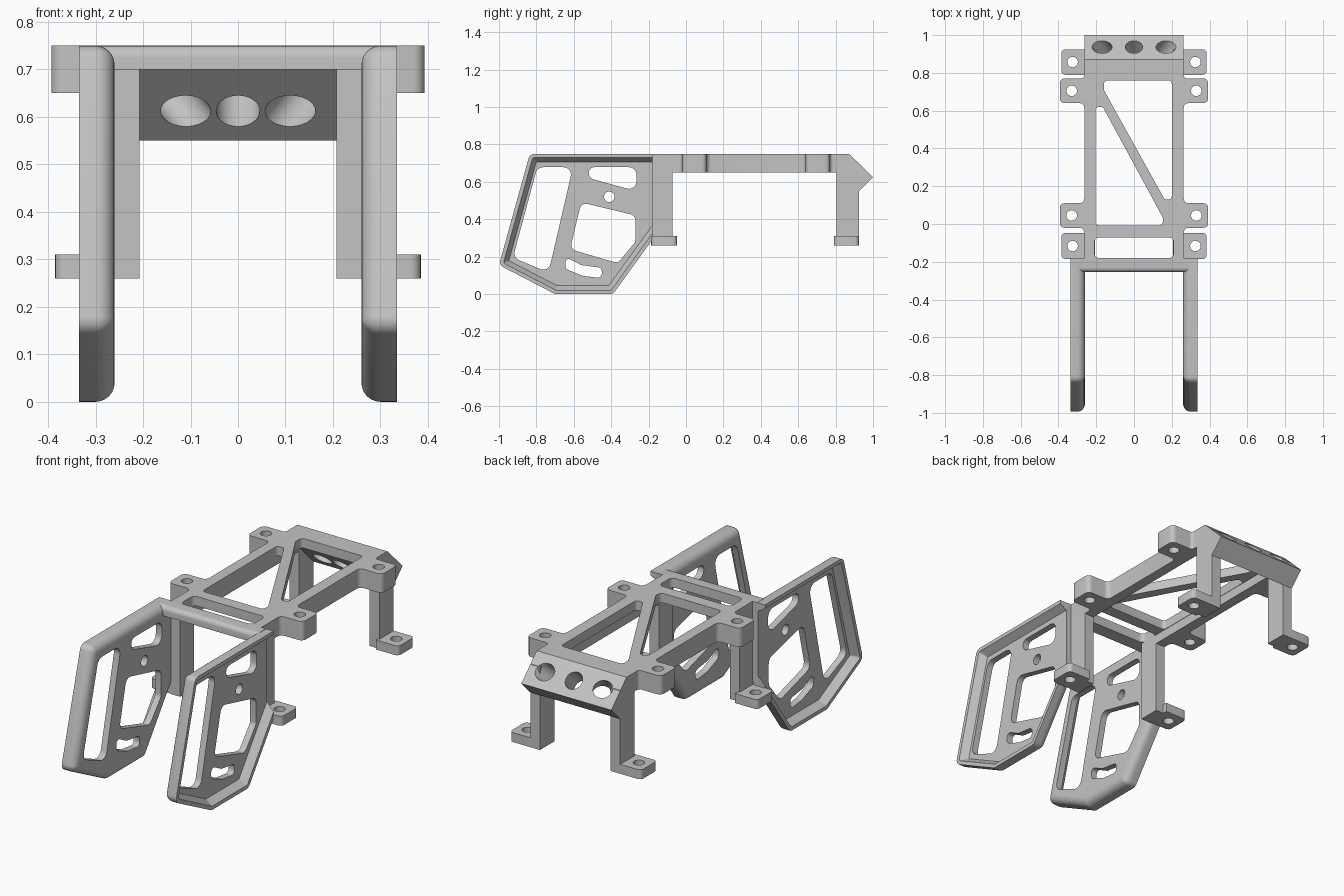
import bpy, bmesh, math
from mathutils import Vector, Matrix

cube = bpy.data.objects.get("Cube")
if cube:
    bpy.data.objects.remove(cube, do_unlink=True)

GREY = (0.55, 0.55, 0.55, 1)
mat = bpy.data.materials.new("light grey")
mat.use_nodes = True
mat.diffuse_color = GREY
mat.node_tree.nodes["Principled BSDF"].inputs["Base Color"].default_value = GREY


def rounded(pts, r, sharp=(), n=6):
    """Polygon with its corners replaced by arcs, except the sharp ones."""
    pts = [Vector(p) for p in pts]
    out = []
    for i, p in enumerate(pts):
        if i in sharp or r <= 0:
            out.append(p)
            continue
        a, b = pts[i - 1] - p, pts[(i + 1) % len(pts)] - p
        t = min(r / math.tan(a.angle(b) / 2), 0.48 * min(a.length, b.length))
        turn = math.pi - a.angle(b)
        k = 4 / 3 * math.tan(turn / 4) / math.tan(turn / 2)
        a, b = p + a.normalized() * t, p + b.normalized() * t
        c, d = a.lerp(p, k), b.lerp(p, k)
        for j in range(n + 1):
            s = j / n
            q = 1 - s
            out.append(a * q**3 + c * 3 * q * q * s + d * 3 * q * s * s + b * s**3)
    return out


def circle(x, y, r, n=24):
    return [Vector((x + r * math.cos(2 * math.pi * i / n),
                    y + r * math.sin(2 * math.pi * i / n))) for i in range(n)]


def box(x0, x1, y0, y1):
    return [(x0, y0), (x1, y0), (x1, y1), (x0, y1)]


def add(name, mesh):
    ob = bpy.data.objects.new(name, mesh)
    bpy.context.collection.objects.link(ob)
    mesh.materials.clear()
    mesh.materials.append(mat)
    return ob


def bake(ob):
    dg = bpy.context.evaluated_depsgraph_get()
    return bpy.data.meshes.new_from_object(ob.evaluated_get(dg))


def plate(name, loops, lo, hi, axis="z"):
    """Outline with holes, extruded from lo to hi along the axis."""
    cu = bpy.data.curves.new("outline", "CURVE")
    cu.dimensions, cu.fill_mode, cu.extrude = "2D", "BOTH", (hi - lo) / 2
    for loop in loops:
        sp = cu.splines.new("POLY")
        sp.points.add(len(loop) - 1)
        for pt, v in zip(sp.points, loop):
            pt.co = (v[0], v[1], 0, 1)
        sp.use_cyclic_u = True
    tmp = bpy.data.objects.new("outline", cu)
    bpy.context.collection.objects.link(tmp)
    mesh = bake(tmp)
    bpy.data.objects.remove(tmp)
    mesh.transform(Matrix.Translation((0, 0, (lo + hi) / 2)))
    if axis == "x":
        mesh.transform(Matrix(((0, 0, 1, 0), (1, 0, 0, 0), (0, 1, 0, 0), (0, 0, 0, 1))))
    bm = bmesh.new()
    bm.from_mesh(mesh)
    bmesh.ops.remove_doubles(bm, verts=bm.verts, dist=1e-5)
    bmesh.ops.recalc_face_normals(bm, faces=bm.faces)
    bm.to_mesh(mesh)
    bm.free()
    return add(name, mesh)


def mirrored(ob):
    """Name the part as left and add the matching right part."""
    mesh = ob.data.copy()
    mesh.transform(Matrix.Scale(-1, 4, (1, 0, 0)))
    mesh.flip_normals()
    add("right_" + ob.name, mesh)
    ob.name = "left_" + ob.name


W, INNER = 0.263, 0.207
TABS = ((-0.02, 0.11), (0.64, 0.77))

# Top frame with four lugs and a diagonal brace
side = [(W, -0.188)]
for y0, y1 in TABS:
    side += [(W, y0), (0.393, y0), (0.393, y1), (W, y1)]
side.append((W, 0.805))
last = len(side) - 1
outline = side + [(-x, y) for x, y in reversed(side)]
ends = (0, last, last + 1, 2 * last + 1)
lug_holes = [circle(0.33, (a + b) / 2, 0.028) for a, b in TABS]
left_gap = [(-0.205, -0.007), (0.15, -0.007), (0.155, 0.03), (-0.165, 0.62), (-0.205, 0.62)]
right_gap = [(-0.16, 0.76), (0.2, 0.76), (0.2, 0.13), (0.162, 0.13), (-0.16, 0.71)]
gaps = [rounded(box(-0.21, 0.21, -0.18, -0.072), 0.025),
        rounded(left_gap, 0.02), rounded(right_gap, 0.02)]
mirror_holes = [[Vector((-p.x, p.y)) for p in h] for h in lug_holes]
plate("top_frame", [rounded(outline, 0.025, ends)] + gaps + lug_holes + mirror_holes, 0.70, 0.75)

# Deep side rails under the frame
rail = side + [(INNER, 0.805), (INNER, -0.188)]
mirrored(plate("rail", [rounded(rail, 0.025, (0, last, last + 1, last + 2))] + lug_holes, 0.65, 0.70))

# Rear sloping block with three splayed holes
block = plate("rear_block", [[(0.775, 0.75), (0.872, 0.75), (1.0, 0.625), (0.925, 0.55),
                              (0.775, 0.70)]], -W, W, "x")
cutters = []
for s in (-1, 0, 1):
    axis = Vector((s * 0.06, 0.075, 0.075))
    bm = bmesh.new()
    bmesh.ops.create_cone(bm, cap_ends=True, segments=32, radius1=0.046, radius2=0.046, depth=0.5)
    mesh = bpy.data.meshes.new("hole_cutter")
    bm.to_mesh(mesh)
    bm.free()
    turn = axis.to_track_quat("Z", "Y").to_matrix().to_4x4()
    mesh.transform(Matrix.Translation((s * 0.14, 0.9, 0.65)) @ turn)
    cutter = add("hole_cutter", mesh)
    cutter.hide_render = True
    mod = block.modifiers.new("hole", "BOOLEAN")
    mod.object, mod.operation, mod.solver = cutter, "DIFFERENCE", "EXACT"
    cutters.append(cutter)
cut = bake(block)
block.modifiers.clear()
block.data = cut
for c in cutters:
    bpy.data.objects.remove(c, do_unlink=True)

# Legs and their bolted feet
for tag, y0, y1, f0, f1 in (("front", -0.188, -0.072, -0.185, -0.048),
                            ("rear", 0.805, 0.925, 0.79, 0.925)):
    mirrored(plate(tag + "_leg", [box(INNER, W, y0, y1)], 0.26, 0.70))
    foot = rounded(box(W - 0.01, 0.385, f0, f1), 0.022, (0, 3))
    mirrored(plate(tag + "_foot", [foot, circle(0.325, (f0 + f1) / 2, 0.028)], 0.26, 0.31))

# Front crossbar, rounded along its upper front edge
bar = rounded([(-0.255, 0.70), (-0.18, 0.70), (-0.18, 0.75), (-0.255, 0.75)], 0.04, (0, 1, 2))
plate("front_crossbar", [bar], -0.29, 0.29, "x")

# Side guards: pierced web plus a raised rim with a rounded inner edge
GUARD = [(-0.18, 0.75), (-0.835, 0.75), (-1.0, 0.155), (-0.70, 0.0), (-0.39, 0.0), (-0.18, 0.29)]


def inset(d):
    """Guard outline moved inward, keeping its upright rear edge in place."""
    pts = [Vector(p) for p in GUARD]
    n = len(pts)
    lines = []
    for i in range(n):
        e = (pts[(i + 1) % n] - pts[i]).normalized()
        lines.append((pts[i] + Vector((-e.y, e.x)) * (0 if i == n - 1 else d), e))
    out = []
    for i in range(n):
        (p, e), (q, f) = lines[i - 1], lines[i]
        out.append(p + e * ((q - p).cross(f) / e.cross(f)))
    return rounded(out, max(0.035 - d, 0.004), (0, n - 1))


holes = [rounded(h, r) for h, r in (
    ([(-0.795, 0.678), (-0.605, 0.678), (-0.735, 0.115), (-0.925, 0.195)], 0.04),
    ([(-0.52, 0.678), (-0.265, 0.678), (-0.265, 0.55), (-0.52, 0.62)], 0.04),
    ([(-0.56, 0.49), (-0.27, 0.42), (-0.27, 0.28), (-0.365, 0.165), (-0.62, 0.24)], 0.035),
    ([(-0.645, 0.2), (-0.56, 0.155), (-0.45, 0.14), (-0.45, 0.085), (-0.55, 0.097),
      (-0.645, 0.135)], 0.022))]
mirrored(plate("guard_web", [inset(0.04)] + holes + [circle(-0.41, 0.52, 0.028)], 0.26, 0.295, "x"))

arc = [math.pi / 2 * i / 6 for i in range(7)]
section = [(0.04 - 0.04 * math.sin(a), 0.30 - 0.04 * math.cos(a)) for a in arc]
section += [(0, 0.335), (0.02, 0.335), (0.045, 0.295), (0.04, 0.295)]
bm = bmesh.new()
rings = [[bm.verts.new((x, p.x, p.y)) for p in inset(d)] for d, x in section]
for a, b in zip(rings, rings[1:] + rings[:1]):
    for i in range(len(a) - 1):
        bm.faces.new((a[i], a[i + 1], b[i + 1], b[i]))
for i in (0, -1):
    bm.faces.new([r[i] for r in rings])
bmesh.ops.recalc_face_normals(bm, faces=bm.faces)
rim = bpy.data.meshes.new("guard_rim")
bm.to_mesh(rim)
bm.free()
mirrored(add("guard_rim", rim))

# Smooth the rounded edges and keep the others sharp
bpy.ops.object.select_all(action="DESELECT")
for ob in bpy.context.scene.objects:
    if ob.type == "MESH" and mat.name in ob.data.materials:
        ob.select_set(True)
        bpy.context.view_layer.objects.active = ob
bpy.ops.object.shade_smooth_by_angle(angle=math.radians(30))
